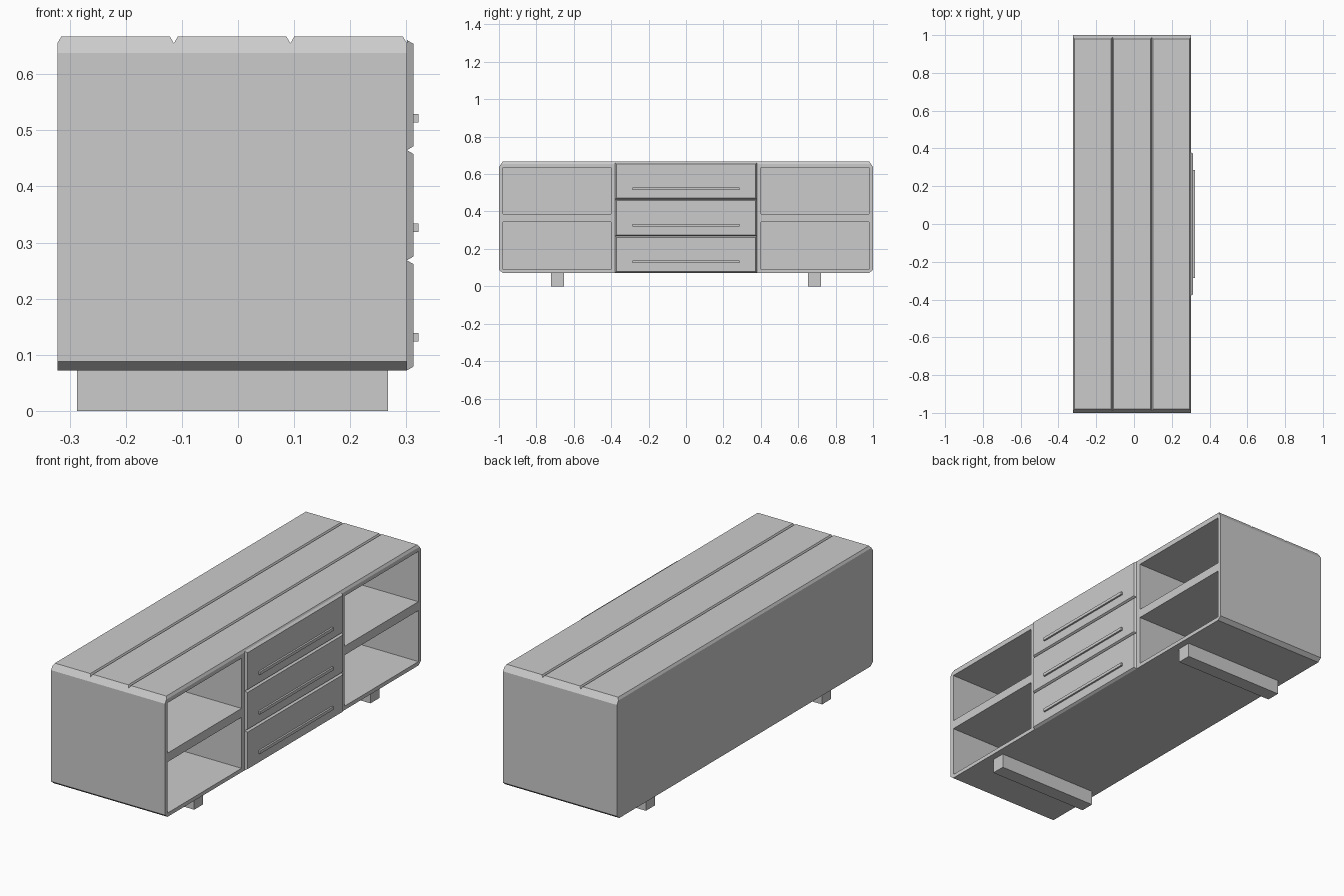
import bpy, bmesh

if "Cube" in bpy.data.objects:
    bpy.data.objects.remove(bpy.data.objects["Cube"])


def add_object(name, bm):
    bmesh.ops.recalc_face_normals(bm, faces=bm.faces)
    mesh = bpy.data.meshes.new(name)
    bm.to_mesh(mesh)
    bm.free()
    obj = bpy.data.objects.new(name, mesh)
    bpy.context.collection.objects.link(obj)
    return obj


def loft(bm, loop_a, loop_b):
    """Closed solid between two matching point loops."""
    a = [bm.verts.new(p) for p in loop_a]
    b = [bm.verts.new(p) for p in loop_b]
    bm.faces.new(a)
    bm.faces.new(b)
    n = len(a)
    for i in range(n):
        j = (i + 1) % n
        bm.faces.new((a[i], a[j], b[j], b[i]))


def rect(x, y0, y1, z0, z1):
    return [(x, y0, z0), (x, y1, z0), (x, y1, z1), (x, y0, z1)]


def box(bm, x0, x1, y0, y1, z0, z1):
    loft(bm, rect(x0, y0, y1, z0, z1), rect(x1, y0, y1, z0, z1))


BACK, FRONT = -0.322, 0.301
BOTTOM, TOP = 0.072, 0.667

# Carcass: chamfered end profile extruded front to back
half = [(0.98, BOTTOM), (1.0, 0.088), (1.0, 0.638), (0.98, TOP)]
profile = half + [(-y, z) for y, z in reversed(half)]
bm = bmesh.new()
loft(bm, [(BACK, y, z) for y, z in profile], [(FRONT, y, z) for y, z in profile])
carcass = add_object("cabinet_body", bm)

# Cutters: four open shelves, plus V grooves between and along the top planks
bm = bmesh.new()
for y0, y1 in ((-0.979, -0.402), (0.402, 0.979)):
    for z0, z1 in ((0.091, 0.343), (0.387, 0.635)):
        box(bm, -0.302, 0.35, y0, y1, z0, z1)
for i in range(4):
    x = BACK + (FRONT - BACK) * i / 3
    vee = [(x - 0.014, TOP + 0.012), (x, TOP - 0.012), (x + 0.014, TOP + 0.012)]
    loft(bm, [(px, -1.1, pz) for px, pz in vee], [(px, 1.1, pz) for px, pz in vee])
cutter = add_object("shelf_and_groove_cutter", bm)
cutter.hide_render = True

mod = carcass.modifiers.new("cut", 'BOOLEAN')
mod.operation = 'DIFFERENCE'
mod.solver = 'EXACT'
mod.object = cutter
bpy.context.view_layer.objects.active = carcass
bpy.ops.object.modifier_apply(modifier=mod.name)
bpy.data.objects.remove(cutter)

# Three bevelled drawer fronts with bar handles
names = ("lower", "middle", "upper")
step = 0.1963
for i, name in enumerate(names):
    z0 = BOTTOM + step * i
    z1 = z0 + step
    c = 0.007
    bm = bmesh.new()
    loft(bm, rect(FRONT, -0.379, 0.379, z0, z1),
         rect(0.313, -0.379 + c, 0.379 - c, z0 + c, z1 - c))
    add_object(name + "_drawer_front", bm)

    zc = 0.131 + 0.1953 * i
    bm = bmesh.new()
    box(bm, 0.311, 0.322, -0.287, 0.287, zc - 0.0075, zc + 0.0075)
    add_object(name + "_drawer_handle", bm)

# Two sled feet
for name, y in (("left_foot", -0.688), ("right_foot", 0.688)):
    bm = bmesh.new()
    box(bm, -0.287, 0.267, y - 0.035, y + 0.035, 0.0, BOTTOM)
    add_object(name, bm)
